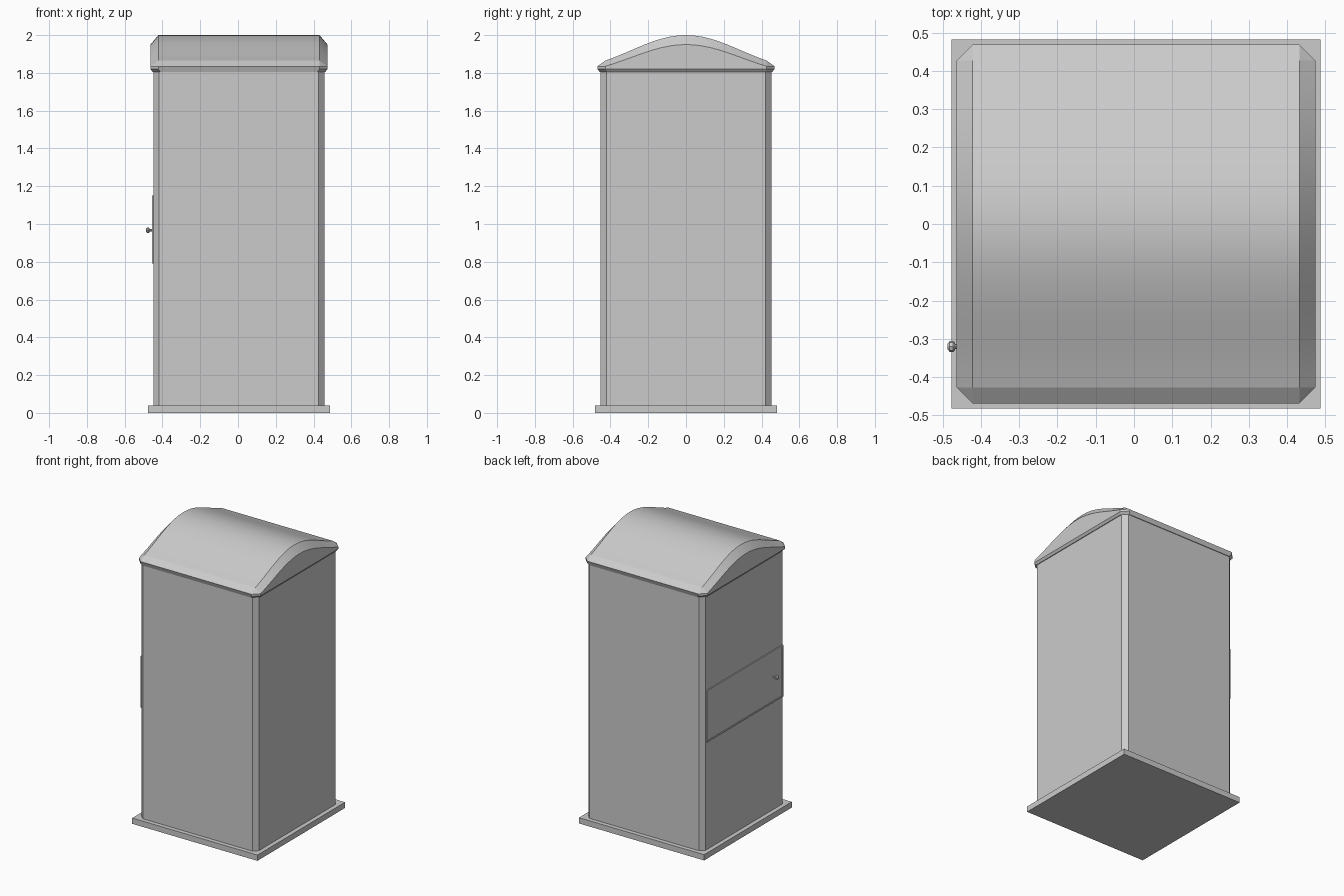
import bpy, bmesh, math
from mathutils import Matrix

if "Cube" in bpy.data.objects:
    bpy.data.objects.remove(bpy.data.objects["Cube"])

CX = 0.005  # the booth sits slightly off centre because of the knob


def finish(name, bm, smooth=False):
    bmesh.ops.remove_doubles(bm, verts=bm.verts, dist=0.0002)
    bmesh.ops.recalc_face_normals(bm, faces=bm.faces)
    me = bpy.data.meshes.new(name)
    bm.to_mesh(me)
    bm.free()
    ob = bpy.data.objects.new(name, me)
    bpy.context.collection.objects.link(ob)
    if smooth:
        bpy.ops.object.select_all(action='DESELECT')
        ob.select_set(True)
        bpy.context.view_layer.objects.active = ob
        bpy.ops.object.shade_smooth_by_angle(angle=math.radians(15))
    return ob


def box(name, x0, x1, y0, y1, z0, z1, upright_chamfer=0):
    bm = bmesh.new()
    bmesh.ops.create_cube(bm, size=1)
    for v in bm.verts:
        v.co = (x1 if v.co.x > 0 else x0, y1 if v.co.y > 0 else y0, z1 if v.co.z > 0 else z0)
    if upright_chamfer:
        up = [e for e in bm.edges if abs(e.verts[0].co.z - e.verts[1].co.z) > 0.1]
        bmesh.ops.bevel(bm, geom=up, offset=upright_chamfer, segments=1, affect='EDGES')
    return finish(name, bm)


# Base slab and chamfered cabinet
box("base", CX - 0.482, CX + 0.482, -0.482, 0.482, 0, 0.04)
box("cabinet", CX - 0.452, CX + 0.452, -0.452, 0.452, 0.04, 1.81, 0.03)


# Arched roof: lofted sections along y, bevelled at gables and corners
def arch(t):
    return 0.7 * math.cos(math.pi / 2 * t) + 0.15 * (1 + math.cos(math.pi * t))


R, T, EAVE = 0.4685, 0.427, 1.835
N = 20
sections = [(-R, T, EAVE, EAVE)]
for i in range(N + 1):
    t = -1 + 2 * i / N
    a = arch(t)
    sections.append((t * T, R, EAVE + 0.115 * a, 1.865 + 0.135 * a))
sections.append((R, T, EAVE, EAVE))

bm = bmesh.new()
rings = []
for y, hx, zg, zt in sections:
    half = [(hx * 0.975, y * 0.975, 1.805), (hx, y, 1.82), (hx, y, zg), (T, y, zt)]
    pts = half + [(-x, yy, z) for x, yy, z in reversed(half)]
    rings.append([bm.verts.new((x + CX, yy, z)) for x, yy, z in pts])
for a, b in zip(rings, rings[1:]):
    for k in range(8):
        m = (k + 1) % 8
        bm.faces.new((a[k], a[m], b[m], b[k]))
bm.faces.new(rings[0])
bm.faces.new(rings[-1])
finish("roof", bm, smooth=True)

# Service hatch on the left side: panel with a thin raised frame
XW = CX - 0.452
box("hatch_panel", XW - 0.004, XW + 0.01, -0.415, 0.415, 0.795, 1.145)
for name, z in (("hatch_rail_bottom", 0.79), ("hatch_rail_top", 1.14)):
    box(name, XW - 0.008, XW + 0.01, -0.42, 0.42, z, z + 0.01)
for name, y in (("hatch_stile_front", -0.42), ("hatch_stile_back", 0.412)):
    box(name, XW - 0.008, XW + 0.01, y, y + 0.008, 0.8, 1.14)

# Door knob: low-poly turned profile pointing to -x
bm = bmesh.new()
profile = [(0.0, 0.006), (0.018, 0.006), (0.018, 0.010), (0.023, 0.014),
           (0.032, 0.014), (0.0375, 0.007)]
rings = []
for d, r in profile:
    rings.append([bm.verts.new((XW - 0.0025 - d, -0.32 + r * math.cos(k * math.pi / 4),
                                0.967 + r * math.sin(k * math.pi / 4))) for k in range(8)])
for a, b in zip(rings, rings[1:]):
    for k in range(8):
        m = (k + 1) % 8
        bm.faces.new((a[k], a[m], b[m], b[k]))
bm.faces.new(rings[0])
bm.faces.new(rings[-1])
finish("hatch_knob", bm)
